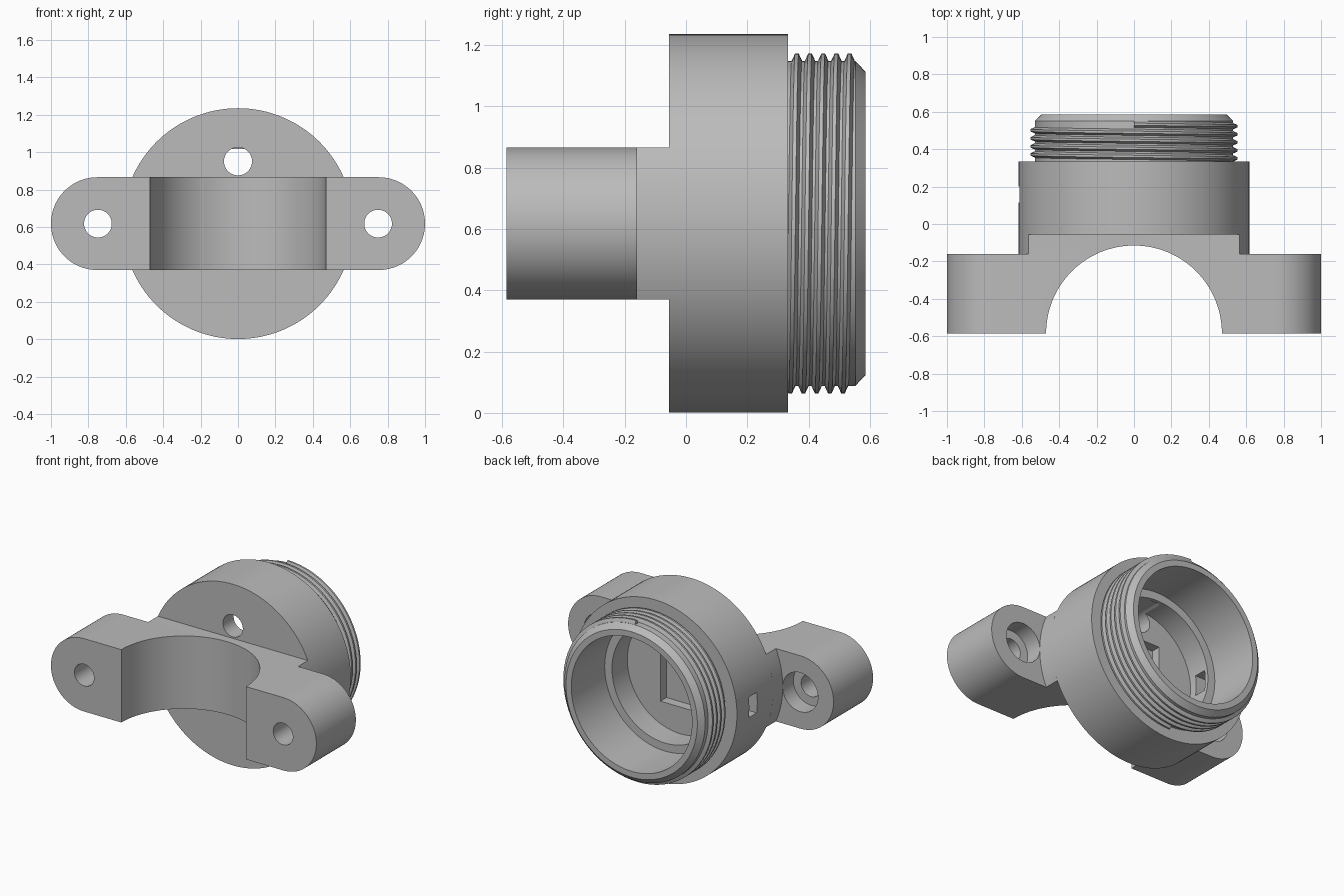
import bpy, bmesh
from math import sin, cos, pi, asin, radians
from mathutils import Matrix, Vector

if "Cube" in bpy.data.objects:
    bpy.data.objects.remove(bpy.data.objects["Cube"])

ZC = 0.618          # height of the main axis
BODY_R = 0.617
HALF = 0.248        # half height of the clamp
FACE = -0.055       # front face of the housing
SHOULDER = -0.16    # back face of the clamp ears
FRONT = -0.585

grey = bpy.data.materials.new("grey plastic")
grey.use_nodes = True
grey.diffuse_color = (0.5, 0.5, 0.5, 1)
grey.node_tree.nodes["Principled BSDF"].inputs["Base Color"].default_value = (0.5, 0.5, 0.5, 1)


def make(name, bm):
    bmesh.ops.recalc_face_normals(bm, faces=bm.faces)
    mesh = bpy.data.meshes.new(name)
    bm.to_mesh(mesh)
    bm.free()
    mesh.materials.append(grey)
    obj = bpy.data.objects.new(name, mesh)
    bpy.context.collection.objects.link(obj)
    return obj


def activate(obj):
    bpy.ops.object.select_all(action="DESELECT")
    obj.select_set(True)
    bpy.context.view_layer.objects.active = obj


def lathe(name, profile, steps=128):
    """Spin (radius, y) points around the main axis."""
    bm = bmesh.new()
    verts = [bm.verts.new((r, y, ZC)) for r, y in profile]
    edges = [bm.edges.new(pair) for pair in zip(verts, verts[1:])]
    bmesh.ops.spin(bm, geom=verts + edges, cent=(0, 0, ZC), axis=(0, 1, 0),
                   angle=2 * pi, steps=steps)
    bmesh.ops.remove_doubles(bm, verts=bm.verts, dist=1e-4)
    return make(name, bm)


def prism(name, outline, y0, y1):
    """Extrude an (x, z) outline along y."""
    bm = bmesh.new()
    face = bm.faces.new([bm.verts.new((x, y0, z)) for x, z in outline])
    new = bmesh.ops.extrude_face_region(bm, geom=[face])["geom"]
    bmesh.ops.translate(bm, vec=(0, y1 - y0, 0),
                        verts=[v for v in new if isinstance(v, bmesh.types.BMVert)])
    return make(name, bm)


def arcs(cx, r, half_angle, steps=40):
    """Two mirrored arcs facing +x and -x, joined into one outline."""
    right = [(cx + r * cos(a), r * sin(a))
             for a in (half_angle * (2 * i / steps - 1) for i in range(steps + 1))]
    return [(x, ZC + z) for x, z in right] + [(-x, ZC - z) for x, z in right]


def rod(centre, r, length, axis="Y", segments=64):
    bm = bmesh.new()
    bmesh.ops.create_cone(bm, cap_ends=True, segments=segments, radius1=r, radius2=r, depth=length)
    if axis == "Y":
        bmesh.ops.rotate(bm, matrix=Matrix.Rotation(pi / 2, 3, "X"), verts=bm.verts)
    bmesh.ops.translate(bm, vec=centre, verts=bm.verts)
    return make("cutter", bm)


def box(centre, size):
    bm = bmesh.new()
    bmesh.ops.create_cube(bm, size=1)
    bmesh.ops.scale(bm, vec=size, verts=bm.verts)
    bmesh.ops.translate(bm, vec=centre, verts=bm.verts)
    return make("cutter", bm)


def cut(obj, *cutters):
    for cutter in cutters:
        cutter.hide_render = True
        mod = obj.modifiers.new("cut", "BOOLEAN")
        mod.operation = "DIFFERENCE"
        mod.solver = "EXACT"
        mod.object = cutter
        activate(obj)
        bpy.ops.object.modifier_apply(modifier=mod.name)
        bpy.data.objects.remove(cutter)


# Cup-shaped housing with a stepped bore open to the back
housing = lathe("housing", [
    (0, FACE), (BODY_R, FACE), (BODY_R, 0.333), (0.53, 0.333), (0.53, 0.552),
    (0.495, 0.585), (0.455, 0.585), (0.455, 0.225), (0.40, 0.225), (0.40, 0.06), (0, 0.06)])
cut(housing,
    rod((0, 0, 0.951), 0.075, 0.4),                          # cable hole
    box((0, 0.045, 0.61), (0.30, 0.10, 0.42)),               # floor pocket
    box((-0.52, 0.157, 0.615), (0.40, 0.086, 0.14)))         # side slot

# Helical thread swept around the spigot
PITCH, TURNS, STEPS = 0.043, 4.5, 72
section = [(0.52, -0.02), (0.53, -0.017), (0.554, -0.006), (0.554, 0.006), (0.53, 0.017), (0.52, 0.02)]
bm = bmesh.new()
rings = []
for i in range(int(TURNS * STEPS) + 1):
    a = 2 * pi * i / STEPS
    y = 0.34 + PITCH * i / STEPS
    rings.append([bm.verts.new((r * sin(a), y + dy, ZC - r * cos(a))) for r, dy in section])
for p, q in zip(rings, rings[1:]):
    for k in range(len(section)):
        n = (k + 1) % len(section)
        bm.faces.new((p[k], p[n], q[n], q[k]))
bm.faces.new(rings[0])
bm.faces.new(rings[-1])
thread = make("thread", bm)


def arch():
    return rod((0, FRONT, ZC), 0.47, 1, "Z", 128)


# Neck joining the clamp to the housing
neck = prism("neck", arcs(0, BODY_R, asin(HALF / BODY_R)), SHOULDER, FACE)
cut(neck, arch())

# Saddle clamp with rounded ears and counterbored screw holes
clamp = prism("saddle_clamp", arcs(1 - HALF, HALF, pi / 2), FRONT, SHOULDER)
cut(clamp, arch())
for side in (-1, 1):
    x = side * 0.749
    cut(clamp, rod((x, -0.4, ZC), 0.074, 1), rod((x, SHOULDER, ZC), 0.133, 0.23))

for part in (housing, thread, neck, clamp):
    activate(part)
    bpy.ops.object.shade_smooth_by_angle(angle=radians(25))
